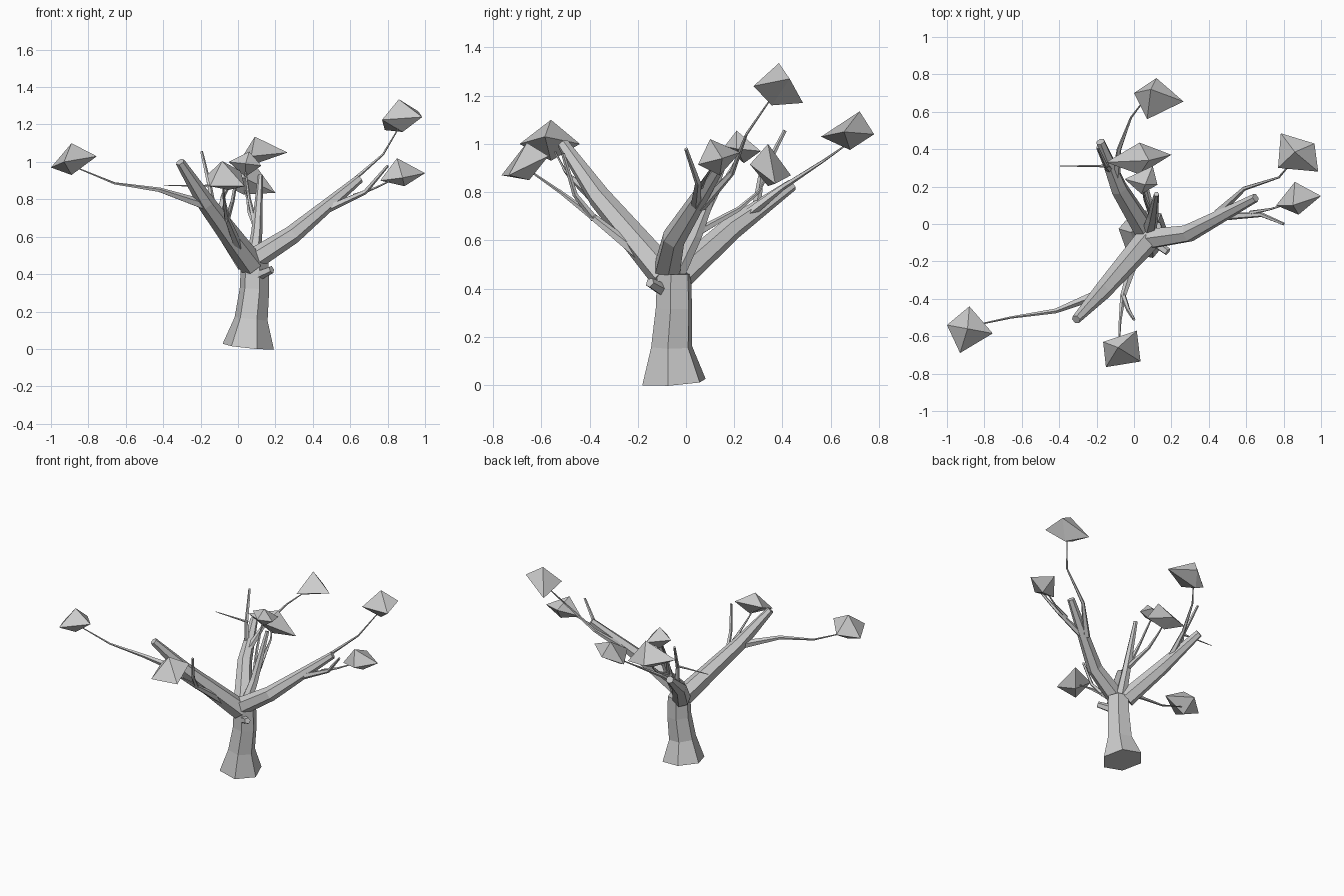
import bpy
import bmesh
import math
from mathutils import Vector

cube = bpy.data.objects.get("Cube")
if cube:
    bpy.data.objects.remove(cube, do_unlink=True)

grey = bpy.data.materials.new("plain_grey")
grey.use_nodes = True
colour = (0.6, 0.6, 0.6, 1)
grey.diffuse_color = colour
grey.node_tree.nodes["Principled BSDF"].inputs["Base Color"].default_value = colour


def finish(name, bm):
    """Turn the bmesh into a flat-shaded grey object."""
    bmesh.ops.recalc_face_normals(bm, faces=bm.faces[:])
    mesh = bpy.data.meshes.new(name)
    bm.to_mesh(mesh)
    bm.free()
    mesh.materials.append(grey)
    obj = bpy.data.objects.new(name, mesh)
    bpy.context.scene.collection.objects.link(obj)


def tube(name, radii, *path, sides=6, turn=0.0):
    """Tapered faceted tube along a path, one radius for each point."""
    points = [Vector(p) for p in path]
    bm = bmesh.new()
    rings = []
    for i, point in enumerate(points):
        before = points[max(i - 1, 0)]
        after = points[min(i + 1, len(points) - 1)]
        axis = (after - before).normalized()
        across = Vector((0, 1, 0)).cross(axis).normalized()
        other = axis.cross(across)
        ring = []
        for k in range(sides):
            angle = math.tau * k / sides + turn
            offset = across * math.cos(angle) + other * math.sin(angle)
            ring.append(bm.verts.new(point + offset * radii[i]))
        rings.append(ring)
    for low, high in zip(rings, rings[1:]):
        for k in range(sides):
            n = (k + 1) % sides
            bm.faces.new((low[k], low[n], high[n], high[k]))
    bm.faces.new(rings[0])
    bm.faces.new(rings[-1])
    finish(name, bm)


def twig(name, start, end, *path):
    """Thin branch whose radius shrinks by a steady ratio from start to end."""
    last = len(path) - 1
    radii = [start * (end / start) ** (i / last) for i in range(last + 1)]
    tube(name, radii, *path, sides=5)


def clump(name, top, bottom, *ring):
    """Leaf clump: an uneven four-sided double pyramid."""
    bm = bmesh.new()
    apex, base = bm.verts.new(top), bm.verts.new(bottom)
    loop = [bm.verts.new(p) for p in ring]
    for a, b in zip(loop, loop[1:] + loop[:1]):
        bm.faces.new((a, b, apex))
        bm.faces.new((b, a, base))
    finish(name, bm)


# Trunk with a flared foot
tube("trunk", (.14, .09, .08, .075),
     (.055, -.05, .0127), (.07, -.06, .16), (.088, -.05, .32), (.09, -.05, .46),
     turn=math.radians(50))

# Main limbs
tube("front_right_limb", (.068, .048, .025),
     (.075, -.08, .45), (-.17, -.36, .78), (-.31, -.51, 1.0))
tube("left_limb", (.06, .05, .024),
     (.07, -.08, .47), (.29, -.05, .61), (.65, .14, .91))
tube("back_right_limb", (.06, .048, .025),
     (.05, -.02, .46), (-.08, .19, .65), (-.18, .44, .83))
tube("back_limb", (.04, .03, .014),
     (.08, -.04, .46), (.1, .04, .62), (.12, .16, .93))

# Short cut stub on the trunk
twig("front_left_stub", .03, .021, (.09, -.08, .385), (.18, -.15, .425))

# Branches that carry leaf clumps
twig("far_right_branch", .028, .003,
     (-.18, -.37, .77), (-.42, -.465, .85), (-.66, -.5, .885), (-.89, -.55, .98))
twig("high_left_branch", .024, .003,
     (.45, .06, .74), (.59, .19, .88), (.775, .25, 1.04), (.87, .36, 1.2))
twig("low_left_branch", .012, .003,
     (.62, .06, .82), (.73, .08, .86), (.86, .12, .92))
twig("far_back_branch", .026, .003,
     (-.1, .22, .68), (-.08, .4, .82), (-.015, .57, .93), (.06, .67, 1.0))
twig("inner_back_branch", .018, .004,
     (.1, .06, .64), (.06, .22, .73), (.05, .3, .8), (.03, .34, .87))
twig("centre_branch", .018, .005,
     (.1, .04, .63), (.06, .13, .8), (.04, .22, .95))
twig("front_branch", .03, .004,
     (.02, -.14, .5), (-.06, -.39, .7), (-.075, -.52, .8), (-.08, -.65, .89))

# Bare twigs
twig("left_twig", .022, .008, (.48, .04, .75), (.68, .05, .84), (.8, 0, .98))
twig("front_twig", .016, .008, (-.06, -.38, .69), (-.03, -.46, .79), (0, -.51, .96))
twig("back_right_twig", .02, .008, (-.13, .29, .72), (-.15, .31, .86), (-.195, .41, 1.055))
twig("side_twig", .008, .002, (-.14, .31, .87), (-.395, .31, .875))

# Leaf clumps: top, bottom, then the four corners
clump("far_right_leaves", (-.89, -.56, 1.1), (-.89, -.56, .93),
      (-1, -.54, .97), (-.88, -.44, 1.0), (-.755, -.585, 1.03), (-.93, -.69, 1.0))
clump("high_left_leaves", (.86, .385, 1.335), (.88, .355, 1.16),
      (.785, .485, 1.17), (.965, .43, 1.27), (.985, .28, 1.24), (.77, .3, 1.225))
clump("low_left_leaves", (.85, .1, 1.02), (.89, .14, .87),
      (.76, .1, .9), (.88, .05, .915), (1, .15, .94), (.86, .225, .965))
clump("far_back_leaves", (.09, .72, 1.135), (.05, .68, .975),
      (0, .7, .99), (.12, .78, 1.04), (.265, .655, 1.05), (.07, .56, 1.03))
clump("inner_back_leaves", (.08, .34, 1.0), (.03, .34, .825),
      (-.15, .33, .92), (.03, .435, .87), (.2, .37, .835), (.03, .265, .915))
clump("centre_leaves", (.06, .21, 1.055), (.04, .24, .92),
      (-.05, .24, 1.0), (.1, .31, .97), (.125, .21, .98), (.04, .16, .99))
clump("front_leaves", (-.085, -.66, 1.005), (-.05, -.65, .85),
      (-.165, -.63, .93), (.015, -.57, .95), (.035, -.735, .87), (-.15, -.765, .87))
